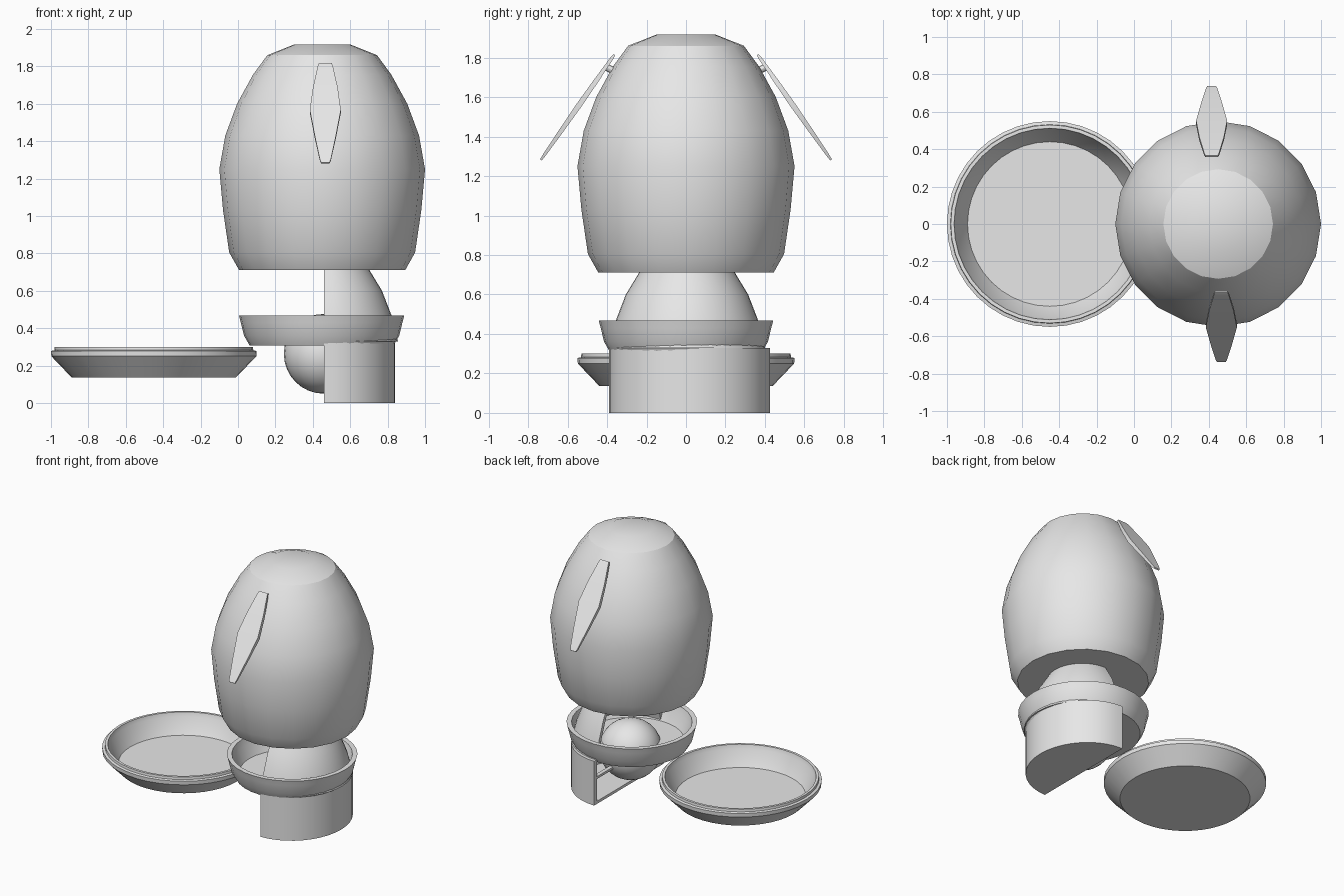
import bpy, bmesh, math
from mathutils import Vector

if "Cube" in bpy.data.objects:
    bpy.data.objects.remove(bpy.data.objects["Cube"])

grey = bpy.data.materials.new("plain grey")
grey.diffuse_color = (0.8, 0.8, 0.8, 1)
grey.use_nodes = True
grey.node_tree.nodes["Principled BSDF"].inputs["Base Color"].default_value = grey.diffuse_color


def finish(bm, name):
    bmesh.ops.remove_doubles(bm, verts=bm.verts, dist=1e-5)
    bmesh.ops.recalc_face_normals(bm, faces=bm.faces)
    mesh = bpy.data.meshes.new(name)
    bm.to_mesh(mesh)
    bm.free()
    mesh.materials.append(grey)
    ob = bpy.data.objects.new(name, mesh)
    bpy.context.collection.objects.link(ob)
    return ob


def lathe(name, profile, centre, sides, half=False, sx=1.0):
    """Turn a closed (radius, z) profile around a vertical axis.
    half keeps only the +x side and caps both cut ends."""
    bm = bmesh.new()
    count = sides // 2 + 1 if half else sides
    start = -math.pi / 2 if half else 0
    rings = []
    for i in range(count):
        a = start + 2 * math.pi * i / sides
        rings.append([bm.verts.new((centre[0] + r * math.cos(a) * sx,
                                    centre[1] + r * math.sin(a), z))
                      for r, z in profile])
    n = len(profile)
    for i in range(count - 1 if half else count):
        a, b = rings[i], rings[(i + 1) % count]
        for j in range(n):
            k = (j + 1) % n
            if profile[j][0] == 0 and profile[k][0] == 0:
                continue
            bm.faces.new((a[j], a[k], b[k], b[j]))
    if half:
        bm.faces.new(rings[0])
        bm.faces.new(rings[-1])
    bmesh.ops.dissolve_degenerate(bm, dist=1e-5, edges=bm.edges)
    return finish(bm, name)


def rod(name, p, q, radius):
    p, q = Vector(p), Vector(q)
    bm = bmesh.new()
    bmesh.ops.create_cone(bm, cap_ends=True, segments=12, radius1=radius,
                          radius2=radius, depth=(q - p).length)
    bm.transform((q - p).to_track_quat('Z', 'Y').to_matrix().to_4x4())
    bmesh.ops.translate(bm, verts=bm.verts, vec=(p + q) / 2)
    return finish(bm, name)


# Large egg-shaped body
lathe("body", [(0, .712), (.445, .712), (.497, .805), (.53, 1.03), (.55, 1.25),
               (.518, 1.43), (.455, 1.6), (.37, 1.755), (.293, 1.86),
               (.15, 1.917), (0, 1.917)], (.45, 0), 20)

# Shallow tray beside the body
lathe("tray", [(0, .137), (.44, .137), (.548, .25), (.55, .278), (.532, .282),
               (.53, .3), (.512, .3), (.505, .27), (.44, .16), (0, .16)],
      (-.45, 0), 40)

# Bowl under the body
lathe("bowl", [(0, .308), (.385, .308), (.415, .36), (.432, .43), (.442, .468),
               (.408, .468), (.395, .42), (.355, .335), (0, .335)],
      (.447, 0), 32)

# Half funnel joining body and bowl, open at the back
lathe("neck", [(.24, .715), (.31, .6), (.362, .465), (.395, .33),
               (.365, .33), (.335, .46), (.28, .6), (.21, .715)],
      (.46, .005), 40, half=True)

# Half-round pedestal, hollow and open at the back
lathe("pedestal", [(0, 0), (.408, 0), (.408, .33), (.376, .33),
                   (.376, .02), (0, .02)], (.46, .018), 40, half=True, sx=.932)

# Float ball and its axle
bm = bmesh.new()
bmesh.ops.create_uvsphere(bm, u_segments=28, v_segments=16, radius=.213)
bmesh.ops.translate(bm, verts=bm.verts, vec=(.458, 0, .263))
finish(bm, "float_ball")
rod("ball_axle", (.48, -.38, .19), (.48, .4, .19), .016)

# Pair of thin fins, each on a small peg
SECTIONS = [(0, .034, .005), (.03, .04, .008), (.25, .066, .012), (.48, .083, .014),
            (.75, .055, .011), (.97, .029, .007), (1, .022, .005)]
top, tip = Vector((0, .363, 1.815)), Vector((0, .735, 1.282))
along = (tip - top).normalized()
normal = Vector((0, -along.z, along.y))
for side, cx, label in ((-1, .467, "front"), (1, .415, "back")):
    bm = bmesh.new()
    rings = []
    for t, w, d in SECTIONS:
        c = top.lerp(tip, t)
        ring = []
        for u, v in ((-1, -1), (1, -1), (1, 1), (-1, 1)):
            p = c + normal * d * v
            ring.append(bm.verts.new((cx + u * w, p.y * side, p.z)))
        rings.append(ring)
    for a, b in zip(rings, rings[1:]):
        for j in range(4):
            k = (j + 1) % 4
            bm.faces.new((a[j], a[k], b[k], b[j]))
    bm.faces.new(rings[0])
    bm.faces.new(rings[-1])
    finish(bm, label + "_fin")
    rod(label + "_fin_peg", (cx, .35 * side, 1.725), (cx, .41 * side, 1.755), .018)

# Smooth shading with sharp edges kept
for ob in bpy.data.objects:
    ob.select_set(True)
    bpy.context.view_layer.objects.active = ob
bpy.ops.object.shade_smooth_by_angle(angle=math.radians(30))
